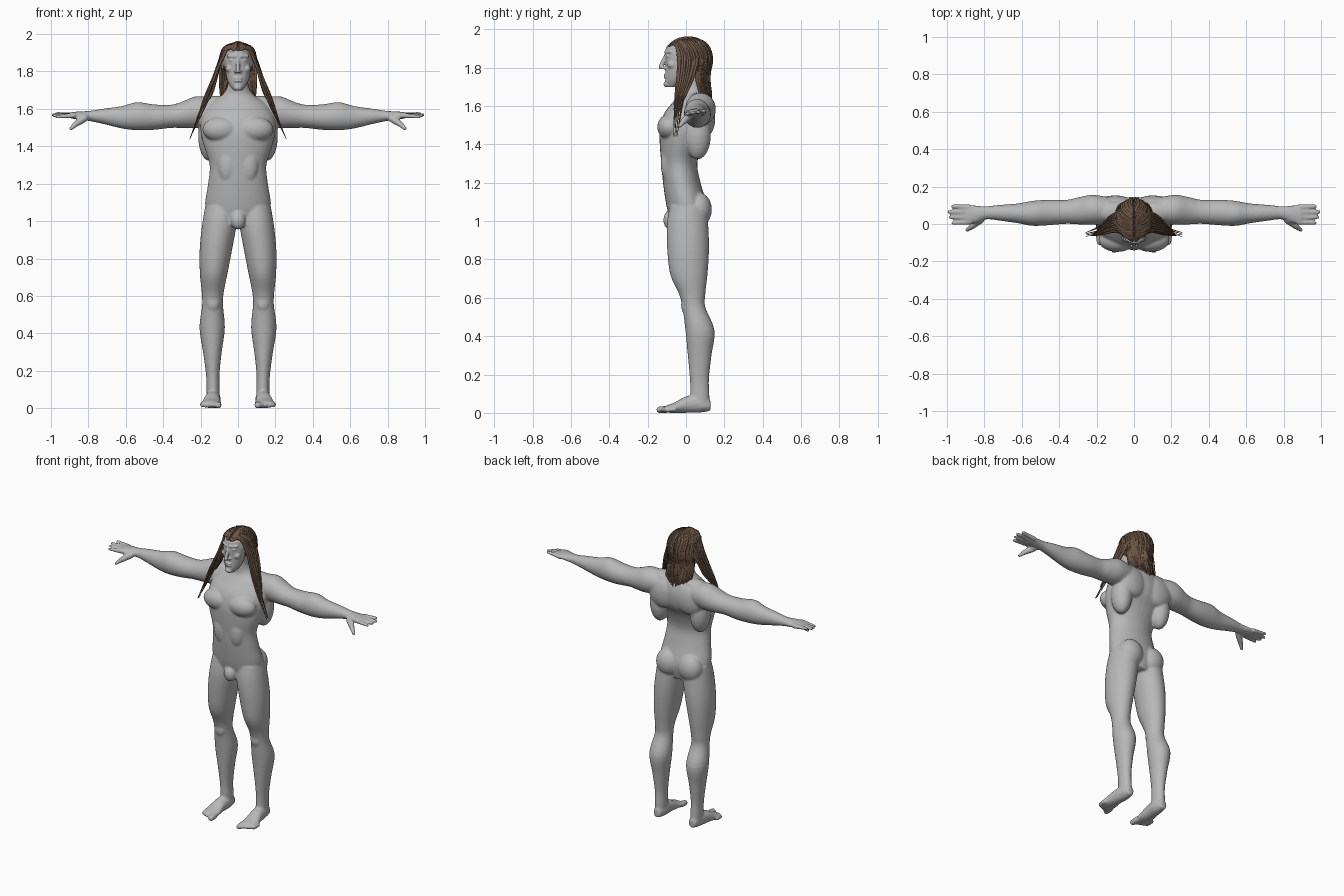
import bpy, bmesh, math, random
from mathutils import Vector, Matrix

random.seed(4)
cube = bpy.data.objects.get("Cube")
if cube:
    bpy.data.objects.remove(cube, do_unlink=True)


def material(name, colour):
    mat = bpy.data.materials.new(name)
    mat.use_nodes = True
    mat.diffuse_color = colour
    mat.node_tree.nodes["Principled BSDF"].inputs["Base Color"].default_value = colour
    return mat


skin = material("grey skin", (.48, .48, .48, 1))
brown = material("brown hair", (.15, .092, .06, 1))


def add_object(name, data, mat):
    obj = bpy.data.objects.new(name, data)
    bpy.context.collection.objects.link(obj)
    data.materials.append(mat)
    return obj


def blend(p, q, t):
    return p + (q - p) * t


def catmull(rows, steps=4):
    """Smoothly interpolate rows of section values."""
    result = []
    last = len(rows) - 1
    for i in range(last):
        a, b, c, d = (rows[max(0, min(last, j))] for j in (i - 1, i, i + 1, i + 2))
        for k in range(steps):
            t = k / steps
            result.append([.5 * (2 * q + (r - p) * t + (2 * p - 5 * q + 4 * r - s) * t * t
                                 + (3 * q - p - 3 * r + s) * t ** 3)
                           for p, q, r, s in zip(a, b, c, d)])
    result.append(list(rows[-1]))
    return result


def loft(bm, axis, rows, side=1, sides=32):
    """Elliptical sections: position on axis, two centres, two radii."""
    rings = []
    for at, c1, c2, r1, r2 in catmull(rows):
        ring = []
        for k in range(sides):
            angle = math.tau * k / sides
            co = [c1 + r1 * math.cos(angle), c2 + r2 * math.sin(angle)]
            co.insert(axis, at)
            co[0] *= side
            ring.append(bm.verts.new(co))
        rings.append(ring)
    for lower, upper in zip(rings, rings[1:]):
        for k in range(sides):
            n = (k + 1) % sides
            bm.faces.new((lower[k], lower[n], upper[n], upper[k]))
    bm.faces.new(rings[0][::-1])
    bm.faces.new(rings[-1])


def ball(bm, centre, radii, side=1, segments=24):
    place = Matrix.Translation((centre[0] * side, centre[1], centre[2]))
    bmesh.ops.create_uvsphere(bm, u_segments=segments, v_segments=segments // 2, radius=1,
                              matrix=place @ Matrix.Diagonal((*radii, 1)))


def digit(bm, start, end, r_start, r_end, side=1):
    """Rounded tapering finger or ridge."""
    start, end = Vector(start), Vector(end)
    for k in range(13):
        r = blend(r_start, r_end, k / 12)
        ball(bm, blend(start, end, k / 12), (r, r, r), side, 12)


def finish(name, bm, voxel, rounds):
    bmesh.ops.recalc_face_normals(bm, faces=bm.faces)
    mesh = bpy.data.meshes.new(name)
    bm.to_mesh(mesh)
    bm.free()
    obj = add_object(name, mesh, skin)
    fuse = obj.modifiers.new("fuse", 'REMESH')
    fuse.mode = 'VOXEL'
    fuse.voxel_size = voxel
    fuse.use_smooth_shade = True
    soften = obj.modifiers.new("soften", 'SMOOTH')
    soften.factor = .5
    soften.iterations = rounds
    return obj


# Torso and neck
body = bmesh.new()
loft(body, 2, [
    (.97, 0, .01, .12, .08), (1.07, 0, .005, .175, .105), (1.2, 0, -.022, .16, .098),
    (1.3, 0, -.035, .152, .094), (1.4, 0, -.025, .182, .112), (1.48, 0, -.002, .2, .135),
    (1.56, 0, .015, .195, .13), (1.63, 0, .035, .15, .095), (1.67, 0, .035, .09, .07),
    (1.72, 0, .02, .057, .056), (1.8, 0, .015, .053, .055)])
ball(body, (0, -.085, 1.005), (.04, .033, .05))

for s in (1, -1):
    # Chest, back and hip muscles
    ball(body, (.09, -.085, 1.49), (.1, .065, .068), s)
    ball(body, (.15, .06, 1.45), (.063, .07, .13), s)
    ball(body, (.1, .105, 1.54), (.1, .048, .1), s)
    ball(body, (.11, .065, 1.63), (.11, .055, .04), s)
    ball(body, (.083, .065, 1.06), (.083, .07, .09), s)
    ball(body, (.055, -.09, 1.3), (.055, .042, .1), s)

    # Arm and palm
    loft(body, 0, [
        (.12, .07, 1.585, .07, .07), (.22, .076, 1.583, .08, .085), (.3, .07, 1.568, .072, .07),
        (.36, .065, 1.56, .064, .062), (.45, .062, 1.556, .068, .068), (.54, .057, 1.561, .067, .075),
        (.62, .057, 1.555, .053, .06), (.72, .06, 1.56, .042, .041), (.79, .06, 1.562, .035, .028),
        (.85, .052, 1.564, .047, .022), (.895, .05, 1.566, .049, .017)], s)
    # Fingers and thumb
    for k, reach in enumerate((.968, .985, .99, .972)):
        y = .005 + .03 * k
        digit(body, (.88, y * .9 + .005, 1.565), (reach, y, 1.557 + .006 * k), .0155, .0105, s)
    digit(body, (.82, .022, 1.55), (.865, -.012, 1.52), .021, .017, s)
    digit(body, (.865, -.012, 1.52), (.893, -.033, 1.495), .016, .011, s)

    # Leg and knee
    loft(body, 2, [
        (.025, .133, .075, .036, .05), (.1, .133, .072, .035, .05), (.18, .135, .07, .036, .05),
        (.3, .137, .071, .05, .062), (.43, .138, .073, .068, .076), (.55, .136, .041, .056, .06),
        (.62, .135, .032, .059, .069), (.72, .13, .015, .074, .097), (.85, .118, .011, .087, .109),
        (.98, .1, .008, .092, .108), (1.08, .09, .01, .085, .095)], s)
    ball(body, (.134, .0, .56), (.036, .026, .045), s)

    # Foot and toes
    loft(body, 1, [
        (.128, .132, .038, .024, .028), (.07, .132, .047, .039, .046), (0, .138, .043, .043, .043),
        (-.06, .142, .027, .052, .027), (-.11, .144, .019, .053, .018)], s)
    for k in range(5):
        r = .014 if k else .02
        digit(body, (.107 + .021 * k, -.1 + .01 * k, .019),
              (.105 + .021 * k, -.139 + .01 * k, .016), r, r * .9, s)
finish("body", body, .0065, 7)

# Head: skull, jaw and face
head = bmesh.new()
ball(head, (0, 0, 1.86), (.079, .108, .09), segments=32)
loft(head, 2, [
    (1.698, 0, -.075, .024, .026), (1.725, 0, -.058, .044, .05), (1.76, 0, -.045, .059, .062),
    (1.81, 0, -.035, .068, .072), (1.86, 0, -.02, .072, .09), (1.91, 0, -.01, .068, .094)])
digit(head, (0, -.106, 1.862), (0, -.131, 1.803), .009, .0125)
ball(head, (0, -.099, 1.713), (.022, .018, .016))
for z in (1.763, 1.75):
    ball(head, (0, -.105, z), (.024, .012, .0065))
for s in (1, -1):
    digit(head, (.014, -.105, 1.88), (.052, -.083, 1.882), .009, .008, s)
    ball(head, (.013, -.113, 1.798), (.009, .011, .008), s)
    ball(head, (.031, -.091, 1.86), (.017, .012, .008), s)
    ball(head, (.045, -.074, 1.815), (.022, .023, .022), s)
    ball(head, (.08, .005, 1.84), (.009, .02, .032), s)
finish("head", head, .004, 4)

# Scalp cap, open over the face
cap = bmesh.new()
CENTRE, SIZE = Vector((0, .01, 1.86)), Vector((.087, .112, .097))
ball(cap, CENTRE, SIZE, segments=40)
bare = [v for v in cap.verts if v.co.z < 1.77 or v.co.y < -.04 - max(0, v.co.z - 1.87) * .9]
bmesh.ops.delete(cap, geom=bare, context='VERTS')
cap_mesh = bpy.data.meshes.new("scalp_cap")
cap.to_mesh(cap_mesh)
cap.free()
cap_mesh.shade_smooth()
add_object("scalp_cap", cap_mesh, brown)


def on_scalp(side, azimuth, elevation, lift):
    a, e = math.radians(azimuth), math.radians(elevation)
    flat = math.cos(e)
    ray = Vector((side * math.sin(a) * flat, -math.cos(a) * flat, math.sin(e)))
    return CENTRE + ray * (SIZE + Vector((lift, lift, lift)))


# Hair strands falling from a centre parting
hair = bpy.data.curves.new("hair_strands", 'CURVE')
hair.dimensions = '3D'
hair.bevel_depth = .0065
hair.bevel_resolution = 1
hair.resolution_u = 5
hair.use_fill_caps = True
COUNT = 75
for s in (1, -1):
    for k in range(COUNT):
        a = k / (COUNT - 1)
        lift = random.uniform(.002, .009)
        y = blend(-.1, .08, a)
        root = Vector((s * .004, y, CENTRE.z + SIZE.z * math.sqrt(1 - ((y - .01) / .118) ** 2) + .002))
        points = [root, on_scalp(s, blend(38, 172, a), 38, lift),
                  on_scalp(s, blend(64, 176, a), 0, lift + .004)]
        if a < .42:
            # Side locks swept over the shoulders
            drop = random.random()
            points.append(Vector((s * (.118 + .02 * drop), blend(-.045, .04, a / .42), 1.755)))
            points.append(Vector((s * (.15 + .03 * drop), blend(-.055, .0, a / .42), 1.66)))
            end = 1.62 - .1 * drop
            if k % 9 == 0:
                end = 1.44
            points.append(Vector((s * (.17 + (1.66 - end) * .4), -.065 + .05 * a, end)))
        else:
            # Curtain down the back
            b = (a - .42) / .58
            points.append(Vector((s * blend(.098, .004, b), blend(.045, .122, b ** .6), 1.75)))
            points.append(Vector((s * blend(.088, .004, b), blend(.085, .132, b ** .5),
                                  random.uniform(1.61, 1.66))))
        spline = hair.splines.new('BEZIER')
        spline.bezier_points.add(len(points) - 1)
        for n, (knot, co) in enumerate(zip(spline.bezier_points, points)):
            knot.co = co
            knot.handle_left_type = knot.handle_right_type = 'AUTO'
            knot.radius = (.7, 1, 1, 1, .8, .2)[n]
        spline.use_smooth = True
add_object("hair_strands", hair, brown)
